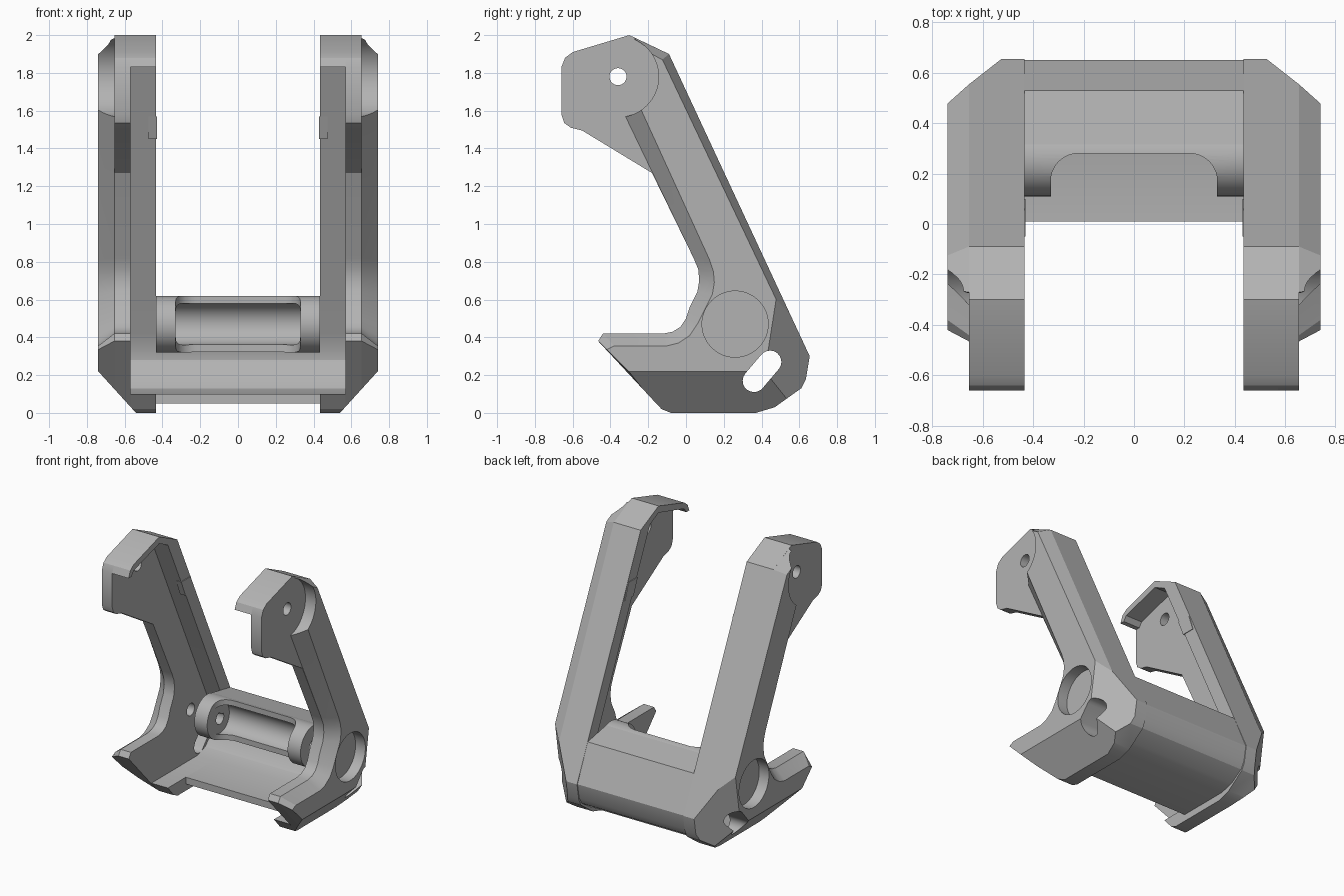
import bpy, bmesh, math
from mathutils import Vector, Matrix
from mathutils.geometry import normal

cube = bpy.data.objects.get("Cube")
if cube:
    bpy.data.objects.remove(cube, do_unlink=True)

grey = bpy.data.materials.new("plain grey")
grey.use_nodes = True
grey.diffuse_color = (0.45, 0.45, 0.45, 1)
grey.node_tree.nodes["Principled BSDF"].inputs["Base Color"].default_value = (0.45, 0.45, 0.45, 1)


def finish(name, bm):
    bmesh.ops.recalc_face_normals(bm, faces=bm.faces)
    mesh = bpy.data.meshes.new(name)
    bm.to_mesh(mesh)
    bm.free()
    mesh.materials.append(grey)
    obj = bpy.data.objects.new(name, mesh)
    bpy.context.collection.objects.link(obj)
    return obj


def loft(name, x0, outline0, x1, outline1=None, planes=()):
    """Solid between two side outlines (y, z), trimmed by planes."""
    bm = bmesh.new()
    a = [bm.verts.new((x0, y, z)) for y, z in outline0]
    b = [bm.verts.new((x1, y, z)) for y, z in (outline1 or outline0)]
    bm.faces.new(a)
    bm.faces.new(b)
    for i in range(len(a)):
        j = (i + 1) % len(a)
        bm.faces.new((a[i], a[j], b[j], b[i]))
    for point, direction in planes:
        bmesh.ops.bisect_plane(bm, geom=bm.verts[:] + bm.edges[:] + bm.faces[:], dist=1e-5,
                               plane_co=point, plane_no=direction, clear_outer=True)
        bmesh.ops.holes_fill(bm, edges=[e for e in bm.edges if e.is_boundary], sides=0)
    return finish(name, bm)


def rod(name, y, z, r, x0, x1):
    bm = bmesh.new()
    turn = Matrix.Translation(((x0 + x1) / 2, y, z)) @ Matrix.Rotation(math.pi / 2, 4, 'Y')
    bmesh.ops.create_cone(bm, cap_ends=True, segments=64, radius1=r, radius2=r,
                          depth=x1 - x0, matrix=turn)
    return finish(name, bm)


def arc(cy, cz, r, start, end, n=10):
    steps = [math.radians(start + (end - start) * i / n) for i in range(n + 1)]
    return [(cy + r * math.cos(t), cz + r * math.sin(t)) for t in steps]


def apply(obj, kind, **settings):
    mod = obj.modifiers.new(kind, kind)
    for key, value in settings.items():
        setattr(mod, key, value)
    bpy.ops.object.select_all(action='DESELECT')
    bpy.context.view_layer.objects.active = obj
    obj.select_set(True)
    bpy.ops.object.modifier_apply(modifier=mod.name)


def cut(obj, *cutters):
    for c in cutters:
        c.hide_render = True
        apply(obj, 'BOOLEAN', object=c, operation='DIFFERENCE', solver='EXACT')


# Shared outline pieces, as (y, z)
base = [(-.13, .02), (-.08, 0), (.37, 0), (.47, .03), (.61, .13), (.635, .18), (.655, .3)]
arm_front = [(.04, .82), (.065, .76), (.07, .7), (.06, .64), (.02, .56), (0, .5),
             (-.03, .455), (-.07, .43), (-.12, .42), (-.44, .42), (-.465, .38)]
arm_front_inset = [(.125, .81), (.145, .75), (.15, .69), (.14, .63), (.09, .53), (.06, .47),
                   (.02, .41), (-.04, .37), (-.1, .355), (-.38, .355), (-.42, .335)]
head_top = [(-.09, 1.9), (-.3, 2), (-.6, 1.91), (-.64, 1.88), (-.66, 1.83)]

# Corner trims: lower outer edge, and the slanted rear corner
corner = normal(Vector((.74, .48, .62)), Vector((.74, .43, .3)), Vector((.52, .66, .3)))
if corner.x < 0:
    corner = -corner
trims = [((.74, 0, .22), (.22, 0, -.2)), ((.74, .48, .62), corner)]

# Inner side plate with the head
side_plate = loft("side_plate", .57, base + head_top + [
    (-.66, 1.58), (-.645, 1.535), (-.61, 1.51), (-.55, 1.495), (-.18, 1.27)] + arm_front,
    .655, planes=trims)

# Bevelled outer layer of arm and foot
outer_layer = loft("outer_arm", .655,
                   base + [(-.09, 1.9), (-.27, 1.985), (-.36, 1.78), (-.34, 1.61)] + arm_front, .74,
                   [(-.1, .02), (-.05, 0)] + base[2:6] + [(.62, .3), (-.125, 1.87), (-.26, 1.94),
                    (-.36, 1.78), (-.24, 1.61)] + arm_front_inset, trims)

# Rear and lower rim that turns inward
rim = loft("arm_rim", .435, [(-.2, .1)] + base + [
    (-.09, 1.9), (-.2, 1.9), (.49, .42), (.525, .34), (.53, .28), (.5, .2), (.43, .13), (.34, .1)],
    .57, planes=trims)

# Hood over the head
hood = loft("head_hood", .435, head_top + [(-.625, 1.83), (-.6, 1.865), (-.3, 1.95), (-.14, 1.87)], .57)

# Small stop on the rim
stop = loft("rim_stop", .43, [(-.05, 1.57), (.06, 1.57), (.1, 1.45), (0, 1.45)], .475)

# Cross bar: floor, back wall and top
bar = loft("cross_bar", -.435, [
    (.01, .05), (.4, .05), (.5, .075), (.6, .14), (.63, .19), (.65, .3), (.53, .568), (.26, .62),
    (.26, .5), (.46, .46), (.525, .34), (.53, .28), (.5, .2), (.43, .13), (.34, .1), (.01, .1)], .435)
tube = rod("cross_tube", .26, .47, .15, -.435, .435)

# Cutters
pivot_hole = rod("cut_pivot", .26, .47, .045, -1, 1)
pivot_recess = rod("cut_recess", .26, .47, .175, .66, 1)
head_hole = rod("cut_head_hole", -.36, 1.78, .045, -1, 1)
head_recess = rod("cut_head_recess", -.36, 1.78, .215, .655, 1)
cavity = rod("cut_cavity", .26, .47, .11, -.33, .33)
slot = loft("cut_slot", -1, arc(.445, .27, .06, -37, 143) + arc(.36, .17, .06, 143, 323), 1)
window_bm = bmesh.new()
outline = [(-.33, 0)] + arc(-.22, .17, .11, 180, 90) + arc(.22, .17, .11, 90, 0) + [(.33, 0)]
face = window_bm.faces.new([window_bm.verts.new((x, y, .315)) for x, y in outline])
raised = bmesh.ops.extrude_face_region(window_bm, geom=[face])["geom"]
bmesh.ops.translate(window_bm, vec=(0, 0, .4),
                    verts=[v for v in raised if isinstance(v, bmesh.types.BMVert)])
window = finish("cut_window", window_bm)

cut(side_plate, pivot_hole, head_hole, slot)
cut(outer_layer, pivot_recess, head_recess, slot)
cut(rim, slot)
cut(bar, cavity, window, slot)
cut(tube, pivot_hole, cavity, window)
for c in (pivot_hole, pivot_recess, head_hole, head_recess, cavity, slot, window):
    bpy.data.objects.remove(c, do_unlink=True)

# Mirror the side parts and shade
for part in (side_plate, outer_layer, rim, hood, stop):
    apply(part, 'MIRROR', use_mirror_merge=False)
for part in (side_plate, outer_layer, rim, hood, stop, bar, tube):
    bpy.ops.object.select_all(action='DESELECT')
    bpy.context.view_layer.objects.active = part
    part.select_set(True)
    bpy.ops.object.shade_smooth_by_angle(angle=math.radians(25))
